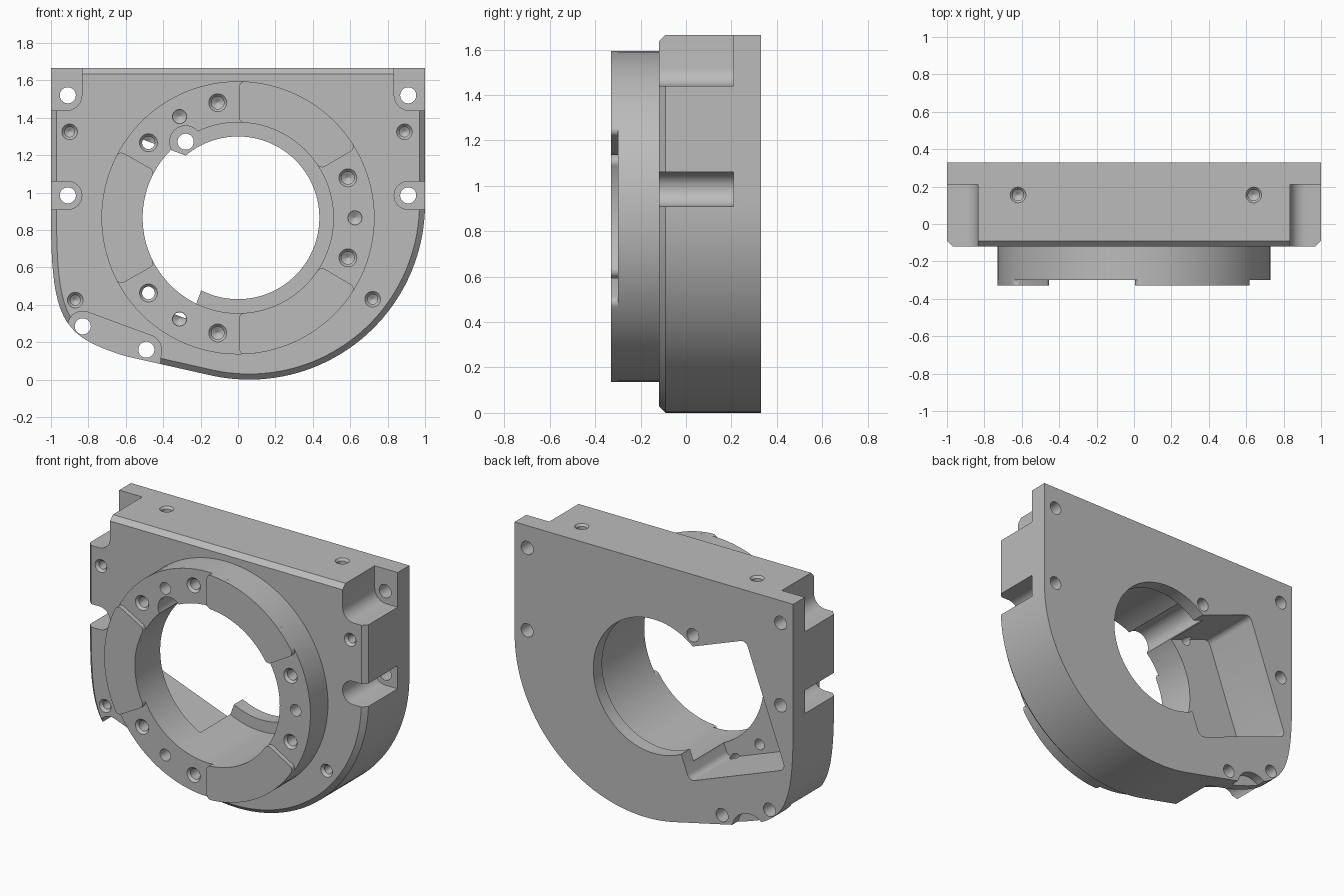
import bpy, bmesh, math
from mathutils import Vector, Matrix
from mathutils.geometry import interpolate_bezier

cube = bpy.data.objects.get("Cube")
if cube:
    bpy.data.objects.remove(cube, do_unlink=True)

grey = bpy.data.materials.new("machined grey")
grey.use_nodes = True
grey.diffuse_color = (0.5, 0.5, 0.5, 1)
grey.node_tree.nodes["Principled BSDF"].inputs["Base Color"].default_value = (0.5, 0.5, 0.5, 1)

AXIS_Z = 0.865          # height of the bore axis
FRONT, BACK, STEP = -0.12, 0.33, 0.21
BOSS, PAD = -0.30, -0.33


def finish(name, bm):
    bmesh.ops.recalc_face_normals(bm, faces=bm.faces)
    mesh = bpy.data.meshes.new(name)
    bm.to_mesh(mesh)
    bm.free()
    mesh.materials.append(grey)
    obj = bpy.data.objects.new(name, mesh)
    bpy.context.collection.objects.link(obj)
    return obj


def arc(cx, cz, r, a0, a1, n):
    angles = [math.radians(a0 + (a1 - a0) * i / n) for i in range(n + 1)]
    return [(cx + r * math.cos(a), cz + r * math.sin(a)) for a in angles]


def prism(name, outline, y0, y1, round_at=(), radius=0.04, chamfer=0):
    """Extrude an x-z outline along y, rounding chosen corners."""
    bm = bmesh.new()
    verts = [bm.verts.new((x, y0, z)) for x, z in outline]
    face = bm.faces.new(verts)
    if round_at:
        bmesh.ops.bevel(bm, geom=[verts[i] for i in round_at], offset=radius,
                        segments=6, profile=0.5, affect='VERTICES')
        face = bm.faces[:][0]
    ext = bmesh.ops.extrude_face_region(bm, geom=[face], use_keep_orig=True)
    moved = [v for v in ext["geom"] if isinstance(v, bmesh.types.BMVert)]
    bmesh.ops.translate(bm, vec=(0, y1 - y0, 0), verts=moved)
    bmesh.ops.recalc_face_normals(bm, faces=bm.faces)
    if chamfer:
        rim = [e for e in bm.edges if all(abs(v.co.y - y0) < 1e-5 for v in e.verts)]
        bmesh.ops.bevel(bm, geom=rim, offset=chamfer, segments=1, affect='EDGES')
    return finish(name, bm)


def lathe(name, x, z, profile, sides=32):
    """Solid of revolution along y from (y, radius) pairs."""
    bm = bmesh.new()
    rings = [[bm.verts.new((px, y, pz)) for px, pz in arc(x, z, r, 0, 360, sides)[:-1]]
             for y, r in profile]
    for a, b in zip(rings, rings[1:]):
        for i in range(sides):
            j = (i + 1) % sides
            bm.faces.new((a[i], a[j], b[j], b[i]))
    bm.faces.new(rings[0])
    bm.faces.new(rings[-1])
    return finish(name, bm)


def combine(target, tool, operation='DIFFERENCE'):
    mod = target.modifiers.new("combine", 'BOOLEAN')
    mod.operation, mod.solver, mod.object = operation, 'EXACT', tool
    bpy.context.view_layer.objects.active = target
    bpy.ops.object.modifier_apply(modifier=mod.name)
    bpy.data.objects.remove(tool, do_unlink=True)


def drill(y, depth, r, rim):
    """Blind hole profile with countersunk mouth and conical tip."""
    sink = rim - r
    return [(y - 0.02, rim + 0.001), (y, rim), (y + sink + 0.002, r),
            (y + depth, r), (y + depth + 0.6 * r, 0.003)]


# Body plate with a chamfered front rim
curve = interpolate_bezier(Vector((-1, 0.87, 0)), Vector((-1, 0.3, 0)),
                           Vector((-0.93, 0.23, 0)), Vector((-0.6, 0.125, 0)), 20)
outline = [(-1, 1.665)] + [(p.x, p.y) for p in curve]
outline += arc(0.06, 0.94, 0.94, 258, 360, 40) + [(1, 1.665)]
body = prism("housing_body", outline, FRONT, BACK, chamfer=0.03)

# Round boss on the front
combine(body, lathe("boss", 0, AXIS_Z, [(BOSS, 0.73), (0, 0.73)], 96), 'UNION')

# Stepped side notches with their mounting holes
for s in (-1, 1):
    corner = [(s * 1.1, 1.8), (s * 0.835, 1.8), (s * 0.835, 1.44), (s * 1.1, 1.44)]
    combine(body, prism("corner_notch", corner, -0.4, STEP, (2,), 0.08))
    slot = [(s * x, z) for x, z in [(1.1, 1.06)] + arc(0.91, 0.985, 0.075, 90, 270, 16) + [(1.1, 0.91)]]
    combine(body, prism("side_notch", slot, -0.4, STEP))

# Lower recess wrapping around two mounting holes
recess = [(-1.1, 0.3), (-0.91, 0.3)] + arc(-0.83, 0.285, 0.08, 170, 70, 10)
recess += arc(-0.49, 0.16, 0.08, 70, -10, 10) + [(-0.43, -0.1), (-1.1, -0.1)]
combine(body, prism("lower_recess", recess, -0.4, STEP))
for x, z in [(-0.91, 1.52), (0.91, 1.52), (-0.91, 0.985), (0.91, 0.985),
             (-0.83, 0.285), (-0.49, 0.16)]:
    combine(body, lathe("mounting_hole", x, z, [(-0.5, 0.043), (0.5, 0.043)]))

# Main bore with a thin retaining lip at the back
combine(body, lathe("bore", 0, AXIS_Z, [(-0.5, 0.51), (0.24, 0.51)], 96))
combine(body, lathe("lip_opening", 0, AXIS_Z, [(-0.5, 0.435), (0.5, 0.435)], 96))

# Tilted rear pocket opening into the bore
pocket = [(-0.66, 1.34), (-0.945, 0.575), (-0.256, 0.318), (0.029, 1.083)]
combine(body, prism("rear_pocket", pocket, -0.07, 0.5, (0, 1, 2)))

# Bore side relief and its through hole
combine(body, lathe("relief", -0.28, 1.272, [(-0.5, 0.085), (0.24, 0.085)]))
combine(body, lathe("relief_hole", -0.28, 1.272, [(-0.5, 0.043), (0.5, 0.043)]))

# Scallop in the rear lower edge
combine(body, lathe("scallop", -0.69, 0.09, [(0.27, 0.13), (0.5, 0.13)]))

# Three groups of three holes on the boss face
for middle in (0, 120, 240):
    for turn in (-20, 0, 20):
        a = math.radians(middle + turn)
        x, z = 0.625 * math.cos(a), AXIS_Z + 0.625 * math.sin(a)
        r, rim = (0.034, 0.048) if turn else (0.036, 0.038)
        combine(body, lathe("boss_hole", x, z, drill(BOSS, 0.25, r, rim)))

# Blind holes in the front face
for x, z in [(-0.9, 1.325), (0.89, 1.325), (-0.87, 0.425), (0.72, 0.43)]:
    combine(body, lathe("face_hole", x, z, drill(FRONT, 0.2, 0.027, 0.042)))

# Blind holes in the top edge
for x in (-0.62, 0.64):
    tool = lathe("top_hole", 0, 0, drill(0, 0.16, 0.03, 0.042))
    tool.data.transform(Matrix.Translation((x, 0.155, 1.665)) @ Matrix.Rotation(-math.pi / 2, 4, 'X'))
    combine(body, tool)

# Raised locating pads between the hole groups
parts = [body]
for number, start in enumerate((30, 150, 270)):
    a0, a1 = start + 0.5, start + 59.5
    outer, inner = arc(0, AXIS_Z, 0.73, a0, a1, 16), arc(0, AXIS_Z, 0.51, a1, a0, 16)
    pad = prism("locating_pad_%d" % (number + 1), outer + inner, PAD, BOSS,
                (0, 16, 17, 33), 0.03)
    parts.append(pad)

# Smooth shading with sharp machined edges
bpy.ops.object.select_all(action='DESELECT')
for part in parts:
    part.select_set(True)
bpy.context.view_layer.objects.active = body
bpy.ops.object.shade_smooth_by_angle(angle=math.radians(25))
